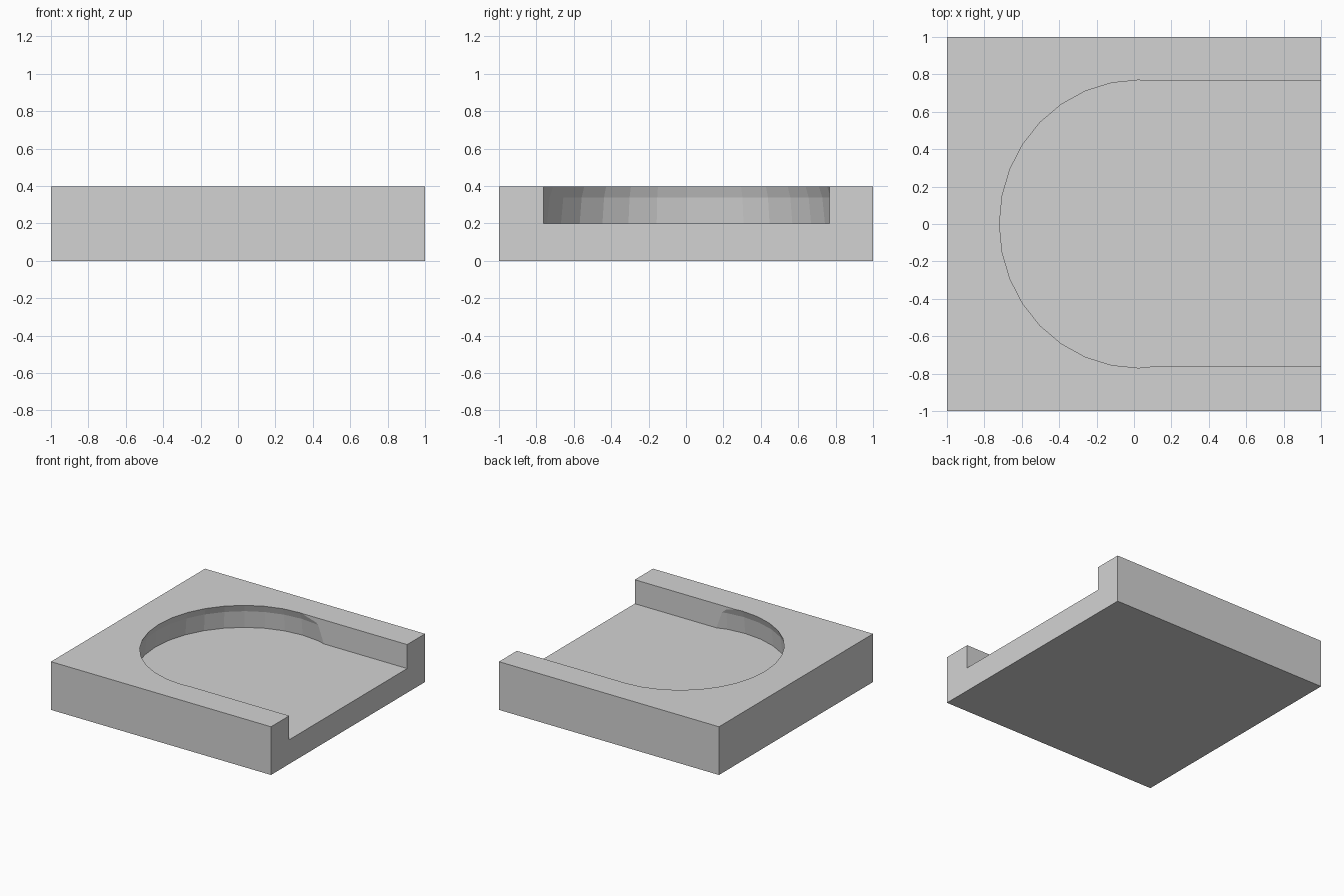
import bpy, bmesh
from mathutils import Matrix, Vector

cube = bpy.data.objects.get("Cube")
if cube:
    bpy.data.objects.remove(cube, do_unlink=True)

HEIGHT, FLOOR = 0.396, 0.199

grey = bpy.data.materials.new("light_grey")
grey.use_nodes = True
grey.diffuse_color = (0.65, 0.65, 0.65, 1)
grey.node_tree.nodes["Principled BSDF"].inputs["Base Color"].default_value = grey.diffuse_color


def make_object(name, bm):
    mesh = bpy.data.meshes.new(name)
    bmesh.ops.recalc_face_normals(bm, faces=bm.faces)
    bm.to_mesh(mesh)
    bm.free()
    mesh.materials.append(grey)
    obj = bpy.data.objects.new(name, mesh)
    bpy.context.collection.objects.link(obj)
    return obj


def box(name, low, high):
    low, high = Vector(low), Vector(high)
    bm = bmesh.new()
    bmesh.ops.create_cube(bm, size=1, matrix=Matrix.Translation((low + high) / 2)
                          @ Matrix.Diagonal((high - low).to_4d()))
    return make_object(name, bm)


def dome(name, centre, radii):
    # Upper half of a faceted ellipsoid, closed underneath
    bm = bmesh.new()
    bmesh.ops.create_uvsphere(bm, u_segments=32, v_segments=16, radius=1)
    bmesh.ops.delete(bm, geom=[v for v in bm.verts if v.co.z < -0.01], context='VERTS')
    bmesh.ops.holes_fill(bm, edges=[e for e in bm.edges if e.is_boundary])
    bmesh.ops.transform(bm, verts=bm.verts, matrix=Matrix.Translation(centre)
                        @ Matrix.Diagonal((*radii, 1)))
    return make_object(name, bm)


def cut(target, cutter):
    cutter.hide_render = True
    mod = target.modifiers.new("cut", 'BOOLEAN')
    mod.operation, mod.solver, mod.object = 'DIFFERENCE', 'EXACT', cutter
    bpy.context.view_layer.objects.active = target
    bpy.ops.object.modifier_apply(modifier=mod.name)
    bpy.data.objects.remove(cutter, do_unlink=True)


# Square slab with an undercut round pocket that opens through a slot at +x
block = box("block", (-1, -1, 0), (1, 1, HEIGHT))
cut(block, dome("pocket_cutter", (0.025, 0, FLOOR), (0.778, 0.804, 0.72)))
cut(block, box("slot_cutter", (0.025, -0.763, FLOOR), (1.2, 0.768, 1)))
